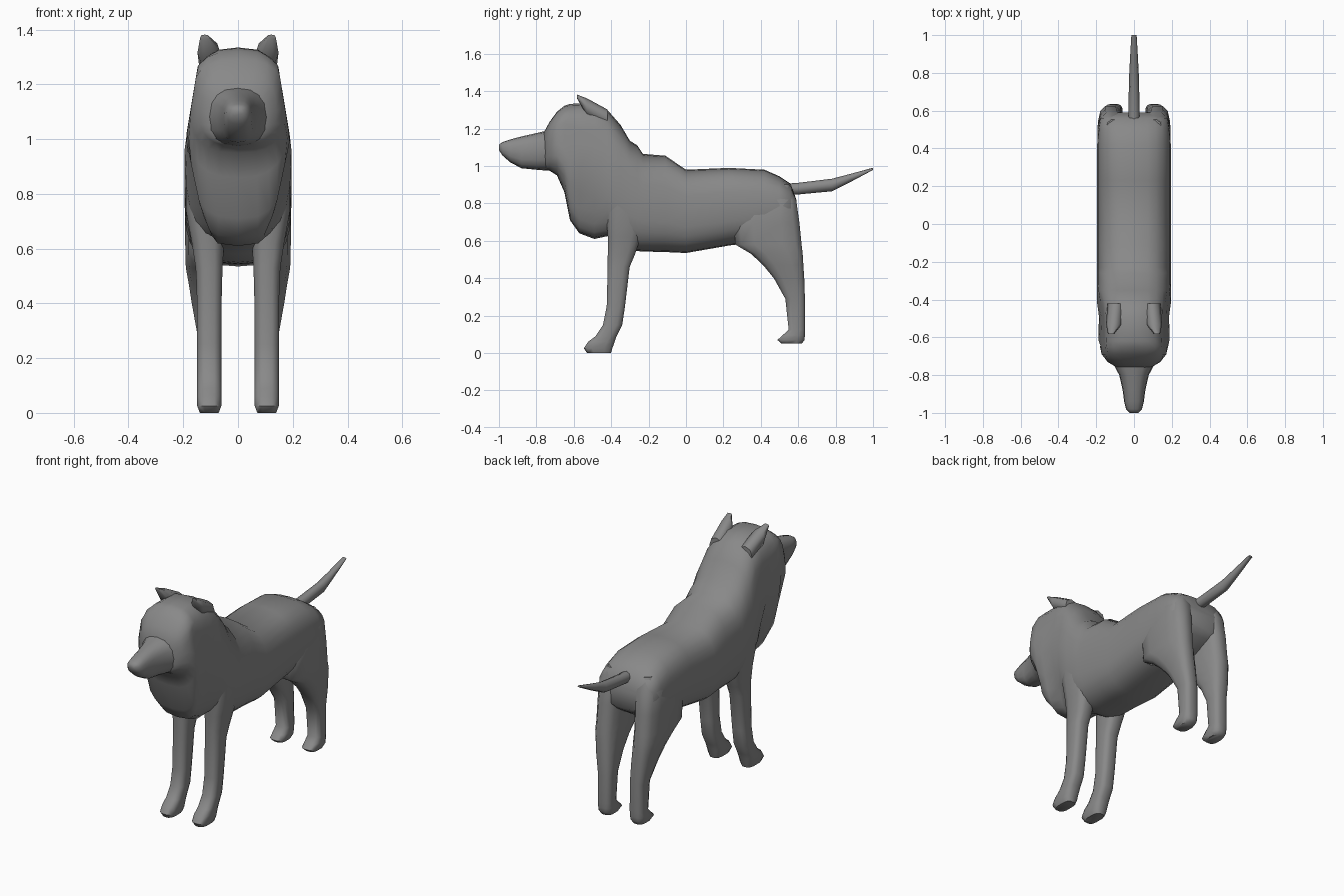
import bpy, bmesh, math

coat = bpy.data.materials.new("grey coat")
coat.diffuse_color = (0.25, 0.25, 0.25, 1)


def lerp_table(table, v):
    """Piecewise linear lookup in (key, value) pairs with rising keys."""
    if v <= table[0][0]:
        return table[0][1]
    for (a, fa), (b, fb) in zip(table, table[1:]):
        if v <= b:
            return fa + (fb - fa) * (v - a) / (b - a)
    return table[-1][1]


def loft(name, axis, stations, n=12, power=0.7, limit=None, mirror=False):
    """Rounded-box rings (pos, x0, x1, b0, b1) joined along 'y' or 'z'."""
    bm = bmesh.new()
    rings = []
    for p, x0, x1, b0, b1 in stations:
        ring = []
        for i in range(n):
            t = 2 * math.pi * (i + 0.5 * (axis == "z")) / n
            c, s = math.cos(t), math.sin(t)
            x = (x0 + x1) / 2 + (x1 - x0) / 2 * math.copysign(abs(c) ** power, c)
            b = (b0 + b1) / 2 + (b1 - b0) / 2 * math.copysign(abs(s) ** power, s)
            if limit:
                w = limit(p, b)
                x = max(-w, min(w, x))
            ring.append(bm.verts.new((x, p, b) if axis == "y" else (x, b, p)))
        rings.append(ring)
    for a, b in zip(rings, rings[1:]):
        for i in range(n):
            j = (i + 1) % n
            bm.faces.new((a[i], a[j], b[j], b[i]))
    bm.faces.new(rings[0])
    bm.faces.new(rings[-1])
    bmesh.ops.recalc_face_normals(bm, faces=bm.faces)
    me = bpy.data.meshes.new(name)
    bm.to_mesh(me)
    bm.free()
    me.materials.append(coat)
    ob = bpy.data.objects.new(name, me)
    bpy.context.collection.objects.link(ob)
    if mirror:
        ob.modifiers.new("both sides", "MIRROR")
    bpy.ops.object.select_all(action="DESELECT")
    ob.select_set(True)
    bpy.context.view_layer.objects.active = ob
    bpy.ops.object.shade_smooth_by_angle(angle=math.radians(60))
    return ob


# Torso, neck and head: y, half width, bottom, top
torso = [
    (-0.76, 0.09, 0.985, 1.18), (-0.73, 0.14, 0.975, 1.235), (-0.69, 0.175, 0.95, 1.29),
    (-0.65, 0.185, 0.86, 1.322), (-0.62, 0.19, 0.71, 1.332), (-0.57, 0.193, 0.64, 1.335),
    (-0.49, 0.195, 0.61, 1.335), (-0.42, 0.195, 0.625, 1.30), (-0.35, 0.195, 0.58, 1.22),
    (-0.30, 0.195, 0.55, 1.135), (-0.26, 0.195, 0.545, 1.11), (-0.23, 0.195, 0.543, 1.065),
    (-0.11, 0.195, 0.54, 1.055), (0.0, 0.195, 0.535, 0.98), (0.23, 0.195, 0.575, 0.99),
    (0.42, 0.195, 0.60, 0.98), (0.50, 0.19, 0.63, 0.945), (0.56, 0.18, 0.67, 0.905),
    (0.59, 0.13, 0.70, 0.82),
]
crown = [(0.98, 0.195), (1.28, 0.145), (1.335, 0.065)]
chest = [(0.60, 0.075), (0.74, 0.135), (0.97, 0.185), (1.0, 0.19), (1.28, 0.145), (1.335, 0.065)]


def torso_limit(y, z):
    return lerp_table(chest if y < -0.45 else crown, z)


loft("torso_and_head", "y", [(y, -w, w, b, t) for y, w, b, t in torso],
     n=24, power=0.72, limit=torso_limit)

# Muzzle
muzzle = [(-1.0, 0.022, 1.085, 1.115), (-0.98, 0.042, 1.055, 1.128), (-0.94, 0.052, 1.02, 1.142),
          (-0.88, 0.06, 0.988, 1.158), (-0.80, 0.078, 0.98, 1.176), (-0.74, 0.11, 0.975, 1.19),
          (-0.68, 0.14, 0.975, 1.20)]
loft("muzzle", "y", [(y, -w, w, b, t) for y, w, b, t in muzzle], n=16, power=0.8)

# Ears
loft("ears", "y", [(-0.583, 0.105, 0.138, 1.362, 1.382), (-0.53, 0.065, 0.148, 1.27, 1.362),
                   (-0.42, 0.05, 0.14, 1.20, 1.302)], n=8, power=0.9, mirror=True)

# Tail
loft("tail", "y", [(0.52, -0.03, 0.03, 0.845, 0.905), (0.60, -0.03, 0.03, 0.848, 0.91),
                   (0.78, -0.026, 0.026, 0.865, 0.932), (0.88, -0.021, 0.021, 0.915, 0.958),
                   (1.0, -0.014, 0.014, 0.979, 0.991)], n=8, power=0.9)

# Front legs
loft("front_legs", "z", [
    (0.0, 0.07, 0.14, -0.53, -0.40), (0.025, 0.06, 0.15, -0.548, -0.392),
    (0.06, 0.06, 0.15, -0.525, -0.38), (0.09, 0.06, 0.15, -0.485, -0.37),
    (0.15, 0.06, 0.15, -0.445, -0.34), (0.25, 0.06, 0.15, -0.425, -0.325),
    (0.46, 0.058, 0.152, -0.42, -0.30), (0.53, 0.055, 0.156, -0.42, -0.27),
    (0.62, 0.05, 0.17, -0.42, -0.24), (0.74, 0.04, 0.192, -0.43, -0.21),
    (0.90, 0.04, 0.19, -0.44, -0.20)], power=0.65, mirror=True)

# Hind legs with thighs
loft("hind_legs", "z", [
    (0.05, 0.07, 0.14, 0.51, 0.62), (0.07, 0.06, 0.15, 0.487, 0.635),
    (0.095, 0.06, 0.15, 0.515, 0.637), (0.125, 0.06, 0.15, 0.548, 0.637),
    (0.29, 0.06, 0.15, 0.53, 0.637), (0.40, 0.06, 0.17, 0.468, 0.634),
    (0.47, 0.06, 0.181, 0.41, 0.63), (0.53, 0.058, 0.192, 0.345, 0.627),
    (0.58, 0.055, 0.194, 0.26, 0.622), (0.70, 0.05, 0.195, 0.25, 0.61),
    (0.82, 0.045, 0.19, 0.30, 0.592), (0.90, 0.045, 0.15, 0.38, 0.555)],
    power=0.65, mirror=True)
